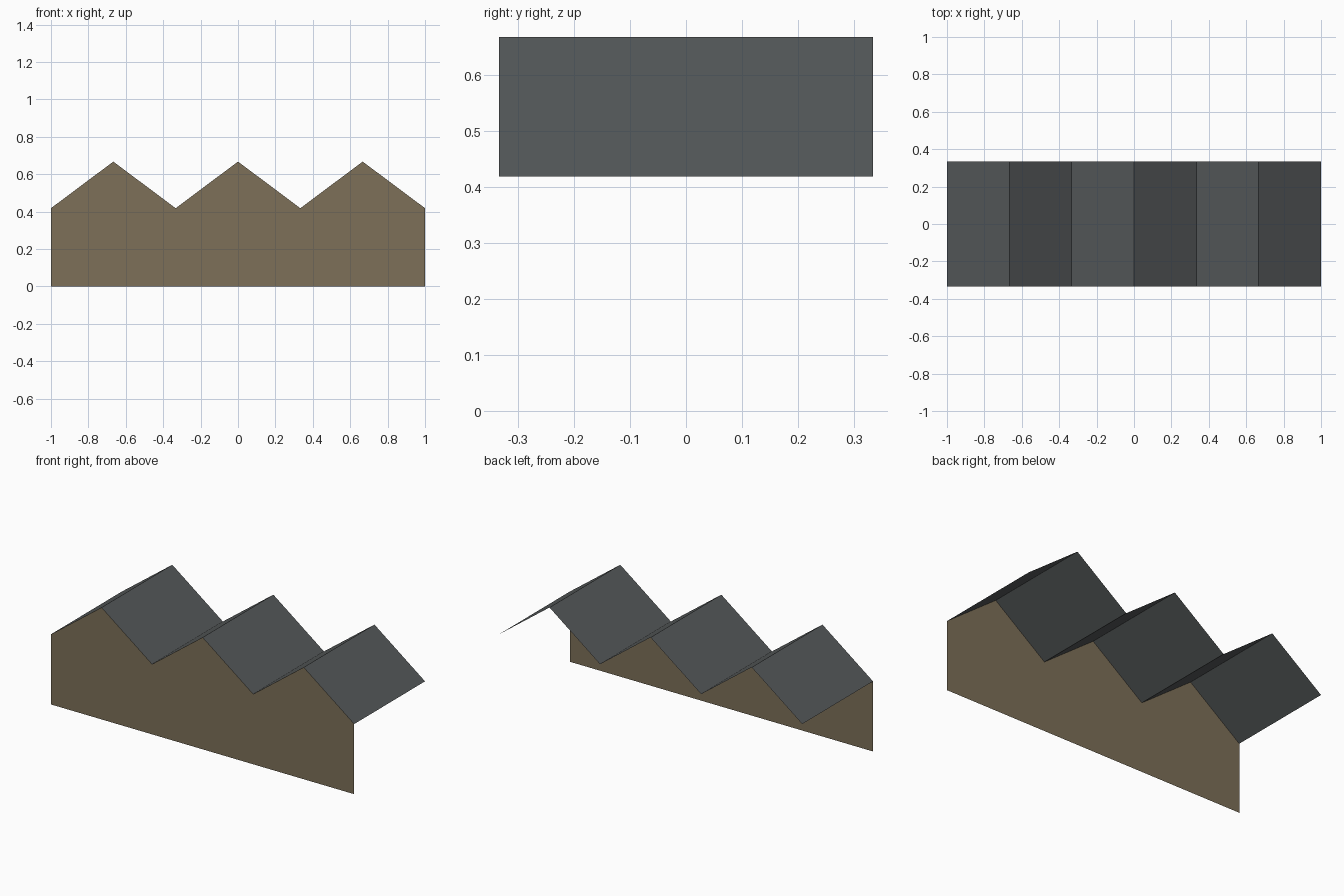
import bpy

if "Cube" in bpy.data.objects:
    bpy.data.objects.remove(bpy.data.objects["Cube"])

BAYS = 3
WIDTH, DEPTH = 2.0, 2 / 3
EAVE, RIDGE = 0.418, 0.667


def material(name, color):
    m = bpy.data.materials.new(name)
    m.diffuse_color = (*color, 1)
    m.use_nodes = True
    m.node_tree.nodes["Principled BSDF"].inputs["Base Color"].default_value = m.diffuse_color
    return m


def mesh_object(name, verts, faces, mat):
    me = bpy.data.meshes.new(name)
    me.from_pydata(verts, [], faces)
    me.materials.append(mat)
    ob = bpy.data.objects.new(name, me)
    bpy.context.collection.objects.link(ob)
    return ob


wall_mat = material("brown wall", (0.205, 0.162, 0.098))
roof_mat = material("slate grey", (0.093, 0.102, 0.105))

# Zigzag gable profile shared by the wall and the roof
step = WIDTH / (2 * BAYS)
profile = [(-WIDTH / 2 + i * step, RIDGE if i % 2 else EAVE)
           for i in range(2 * BAYS + 1)]
n = len(profile)
front, back = -DEPTH / 2, DEPTH / 2

# Front wall: thin sheet, one quad under each roof slope
mesh_object("front_wall",
            [(x, front, 0) for x, z in profile] + [(x, front, z) for x, z in profile],
            [(i, i + 1, n + i + 1, n + i) for i in range(n - 1)], wall_mat)

# Sawtooth roof: thin folded sheet, open at the sides and back
mesh_object("gabled_roof",
            [(x, front, z) for x, z in profile] + [(x, back, z) for x, z in profile],
            [(i, i + 1, n + i + 1, n + i) for i in range(n - 1)], roof_mat)
